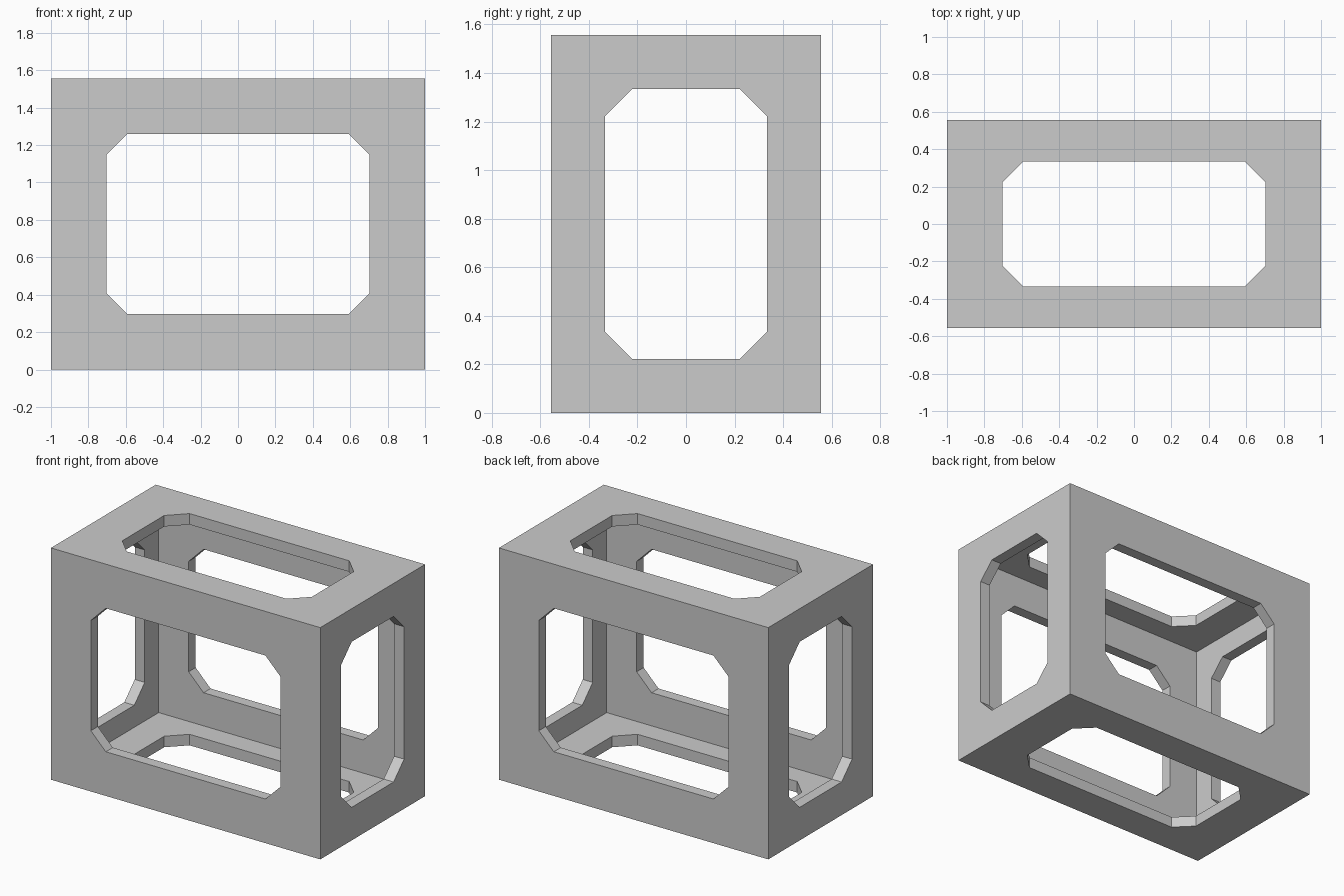
import bpy, bmesh
from mathutils import Vector

if "Cube" in bpy.data.objects:
    bpy.data.objects.remove(bpy.data.objects["Cube"])

U = 1 / 27                       # design module
SIZE = Vector((54, 30, 42)) * U  # outer box
WALL = 2 * U
CENTRE = Vector((0, 0, SIZE.z / 2))
CHAMFER = 3 * U


def make_object(name, bm):
    bmesh.ops.recalc_face_normals(bm, faces=bm.faces[:])
    mesh = bpy.data.meshes.new(name)
    bm.to_mesh(mesh)
    bm.free()
    ob = bpy.data.objects.new(name, mesh)
    ob.location = CENTRE
    bpy.context.collection.objects.link(ob)
    return ob


def box(name, size):
    bm = bmesh.new()
    bmesh.ops.create_cube(bm, size=1)
    bmesh.ops.scale(bm, vec=size, verts=bm.verts[:])
    return make_object(name, bm)


def chamfered_prism(name, axis, a, b):
    """Chamfered rectangle (half sizes a, b) running through the box along axis."""
    c = CHAMFER
    profile = [(a, b - c), (a - c, b), (c - a, b), (-a, b - c),
               (-a, c - b), (c - a, -b), (a - c, -b), (a, c - b)]
    others = [i for i in range(3) if i != axis]
    bm = bmesh.new()
    verts = []
    for p in profile:
        co = Vector((0, 0, 0))
        co[axis] = -1.5
        co[others[0]], co[others[1]] = p
        verts.append(bm.verts.new(co))
    face = bm.faces.new(verts)
    new = bmesh.ops.extrude_face_region(bm, geom=[face])["geom"]
    shift = Vector((0, 0, 0))
    shift[axis] = 3
    bmesh.ops.translate(bm, vec=shift,
                        verts=[v for v in new if isinstance(v, bmesh.types.BMVert)])
    return make_object(name, bm)


# Outer case, hollowed and pierced on all six sides
frame = box("open_frame_case", SIZE)
cutters = [
    box("cavity_cutter", SIZE - Vector((1, 1, 1)) * 2 * WALL),
    chamfered_prism("side_window_cutter", 0, 9 * U, 15 * U),
    chamfered_prism("front_window_cutter", 1, 19 * U, 13 * U),
    chamfered_prism("top_window_cutter", 2, 19 * U, 9 * U),
]
bpy.context.view_layer.objects.active = frame
for cutter in cutters:
    mod = frame.modifiers.new(cutter.name, 'BOOLEAN')
    mod.operation = 'DIFFERENCE'
    mod.solver = 'EXACT'
    mod.object = cutter
    bpy.ops.object.modifier_apply(modifier=mod.name)
    bpy.data.objects.remove(cutter)
